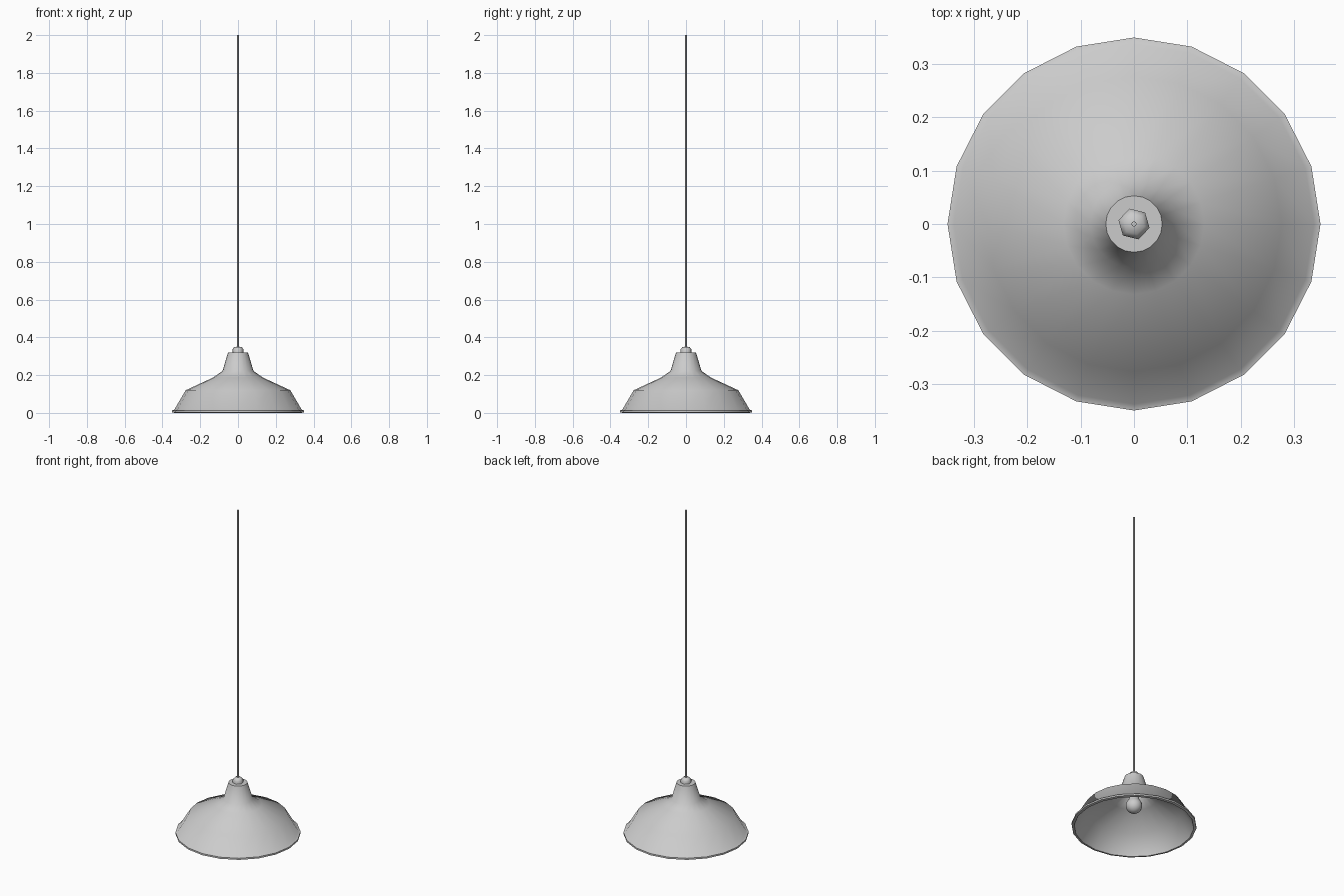
import bpy
import math

cube = bpy.data.objects.get("Cube")
if cube:
    bpy.data.objects.remove(cube)

GREY = (0.6, 0.6, 0.6, 1.0)
grey = bpy.data.materials.new("light grey")
grey.use_nodes = True
grey.diffuse_color = GREY
grey.node_tree.nodes["Principled BSDF"].inputs["Base Color"].default_value = GREY


def lathe(name, profile, sides, turn=0.0, closed=False, smooth=50):
    """Revolve (radius, height) points around z; zero radius makes a pole."""
    verts, rings, faces = [], [], []
    for r, z in profile:
        count = sides if r > 0 else 1
        start = len(verts)
        for i in range(count):
            a = turn + math.tau * i / sides
            verts.append((r * math.cos(a), r * math.sin(a), z))
        rings.append([start + i % count for i in range(sides)])
    pairs = list(zip(rings, rings[1:]))
    if closed:
        pairs.append((rings[-1], rings[0]))
    for low, high in pairs:
        for i in range(sides):
            j = (i + 1) % sides
            loop = list(dict.fromkeys((low[i], low[j], high[j], high[i])))
            if len(loop) > 2:
                faces.append(loop)
    mesh = bpy.data.meshes.new(name)
    mesh.from_pydata(verts, [], faces)
    mesh.materials.append(grey)
    obj = bpy.data.objects.new(name, mesh)
    bpy.context.collection.objects.link(obj)
    bpy.ops.object.select_all(action="DESELECT")
    obj.select_set(True)
    bpy.context.view_layer.objects.active = obj
    bpy.ops.object.shade_smooth_by_angle(angle=math.radians(smooth))
    return obj


# Hollow shade: rim lip, outer wall, flat top, then back down the inside
lathe("shade", [
    (0.335, 0.0), (0.35, 0.003), (0.35, 0.013), (0.338, 0.016),
    (0.277, 0.12), (0.132, 0.187), (0.082, 0.222), (0.053, 0.32),
    (0, 0.32), (0, 0.312), (0.046, 0.312), (0.076, 0.216),
    (0.128, 0.18), (0.271, 0.114), (0.33, 0.012),
], 20, closed=True)

# Six-sided cord grip on top of the shade
lathe("cord_grip", [(0, 0.315), (0.03, 0.315), (0.03, 0.336), (0.02, 0.349), (0, 0.351)],
      6, turn=math.radians(-14), smooth=65)

# Hanging cord
lathe("cord", [(0, 0.34), (0.005, 0.34), (0.005, 2.0), (0, 2.0)], 8)

# Round bulb narrowing into its socket
bulb = [(0.046 * math.sin(math.radians(a)), 0.136 - 0.046 * math.cos(math.radians(a)))
        for a in range(0, 136, 15)]
lathe("bulb", bulb + [(0.024, 0.195), (0.022, 0.235)], 16)
lathe("bulb_socket", [(0, 0.23), (0.026, 0.23), (0.026, 0.313), (0, 0.313)], 16)
